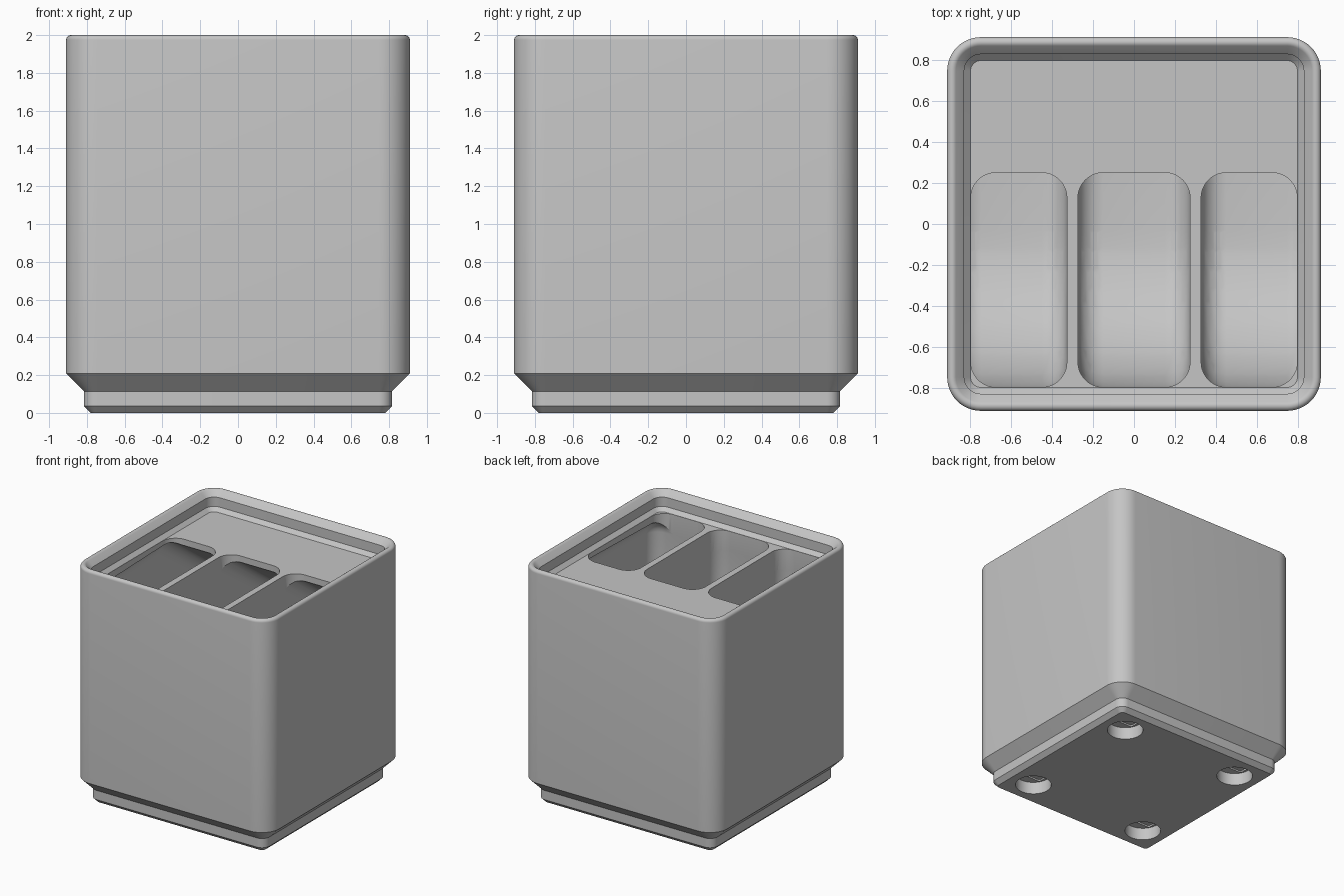
import bpy, bmesh, math
from mathutils import Matrix

if "Cube" in bpy.data.objects:
    bpy.data.objects.remove(bpy.data.objects["Cube"])

HALF, TOP = 0.91, 2.0
CORE = 0.746            # straight part of every outline; the rest is corner radius
DECK = 1.842            # level of the surface inside the lip
FLOOR = 0.307           # pocket floor
R = 0.123               # pocket fillet radius

grey = bpy.data.materials.new("light_grey")
grey.use_nodes = True
grey.diffuse_color = (0.56, 0.56, 0.56, 1)
grey.node_tree.nodes["Principled BSDF"].inputs["Base Color"].default_value = grey.diffuse_color


def finish(bm, name):
    bmesh.ops.recalc_face_normals(bm, faces=bm.faces)
    mesh = bpy.data.meshes.new(name)
    bm.to_mesh(mesh)
    bm.free()
    mesh.materials.append(grey)
    obj = bpy.data.objects.new(name, mesh)
    bpy.context.scene.collection.objects.link(obj)
    return obj


def rounded_rect(x0, x1, y0, y1, r, steps=12):
    pts = []
    corners = [(x1 - r, y1 - r), (x0 + r, y1 - r), (x0 + r, y0 + r), (x1 - r, y0 + r)]
    for q, (cx, cy) in enumerate(corners):
        for i in range(steps + 1):
            a = math.pi / 2 * (q + i / steps)
            pts.append((cx + r * math.cos(a), cy + r * math.sin(a)))
    return pts


def loft(name, rings):
    """Solid through a stack of (outline, height) rings."""
    bm = bmesh.new()
    loops = [[bm.verts.new((x, y, z)) for x, y in pts] for pts, z in rings]
    for a, b in zip(loops, loops[1:]):
        for i in range(len(a)):
            j = (i + 1) % len(a)
            bm.faces.new((a[i], a[j], b[j], b[i]))
    bm.faces.new(loops[0])
    bm.faces.new(loops[-1])
    return finish(bm, name)


def cylinder(name, x, y, radius, z0, z1):
    bm = bmesh.new()
    bmesh.ops.create_cone(bm, cap_ends=True, segments=40, radius1=radius, radius2=radius,
                          depth=z1 - z0, matrix=Matrix.Translation((x, y, (z0 + z1) / 2)))
    return finish(bm, name)


def cut(target, cutter):
    cutter.hide_render = True
    mod = target.modifiers.new("cut", 'BOOLEAN')
    mod.operation, mod.solver, mod.object = 'DIFFERENCE', 'EXACT', cutter
    bpy.context.view_layer.objects.active = target
    bpy.ops.object.modifier_apply(modifier=mod.name)
    bpy.data.objects.remove(cutter)


def chamber(x0, x1):
    """Rounded compartment with a front scoop and a sloped roof under the label shelf."""
    front, back, scoop = -0.796, 0.868, 0.767
    path = [(front + R, 1.667)]
    for i in range(13):
        a = math.pi * (1 + i / 24)
        path.append((front + scoop + (scoop - R) * math.cos(a),
                     FLOOR + scoop + (scoop - R) * math.sin(a)))
    path += [(back - R, FLOOR + R), (back - R, 1.278), (0.178, 1.69)]
    bm = bmesh.new()
    for x in (x0 + R, x1 - R):
        for y, z in path:
            bmesh.ops.create_uvsphere(bm, u_segments=24, v_segments=12, radius=R,
                                      matrix=Matrix.Translation((x, y, z)))
    points = [v.co.copy() for v in bm.verts]
    bm.free()
    bm = bmesh.new()
    verts = [bm.verts.new(p) for p in points]
    hull = bmesh.ops.convex_hull(bm, input=verts)
    junk = {v for v in hull["geom_interior"] + hull["geom_unused"]
            if isinstance(v, bmesh.types.BMVert)}
    bmesh.ops.delete(bm, geom=list(junk), context='VERTS')
    bmesh.ops.dissolve_limit(bm, angle_limit=0.002, verts=bm.verts, edges=bm.edges)
    return finish(bm, "chamber_cutter")


# Body: stepped foot, straight wall, rounded rim, stacking lip and deck
profile = [(0.78, 0), (0.816, 0.036), (0.816, 0.114), (HALF, 0.208)]
rim = 0.025
for i in range(9):
    a = math.radians(135) * i / 8
    profile.append((HALF - rim + rim * math.cos(a), TOP - rim + rim * math.sin(a)))
profile += [(0.827, 1.952), (0.827, 1.873), (0.796, DECK)]
bin_body = loft("bin_body", [(rounded_rect(-h, h, -h, h, h - CORE), z) for h, z in profile])

# Three pockets: a wide chamber below and a straight opening through the deck
for x0, x1 in ((-0.868, -0.326), (-0.274, 0.274), (0.326, 0.868)):
    cut(bin_body, chamber(x0, x1))
    left, right = max(x0, -0.796) + 0.001, min(x1, 0.796) - 0.001
    outline = rounded_rect(left, right, -0.795, 0.25, R)
    cut(bin_body, loft("opening_cutter", [(outline, 1.6), (outline, DECK + 0.05)]))

# Magnet recess, bridging slot and screw hole at each foot corner
for x in (-0.57, 0.57):
    for y in (-0.57, 0.57):
        cut(bin_body, cylinder("magnet_cutter", x, y, 0.1425, -0.05, 0.105))
        slot = rounded_rect(x - 0.12, x + 0.12, y - 0.067, y + 0.067, 0.02, 3)
        cut(bin_body, loft("slot_cutter", [(slot, 0.08), (slot, 0.118)]))
        cut(bin_body, cylinder("screw_cutter", x, y, 0.064, 0.09, 0.263))

# Smooth shading with crisp edges
bpy.ops.object.select_all(action='DESELECT')
bin_body.select_set(True)
bpy.context.view_layer.objects.active = bin_body
bpy.ops.object.shade_smooth_by_angle(angle=math.radians(28))
